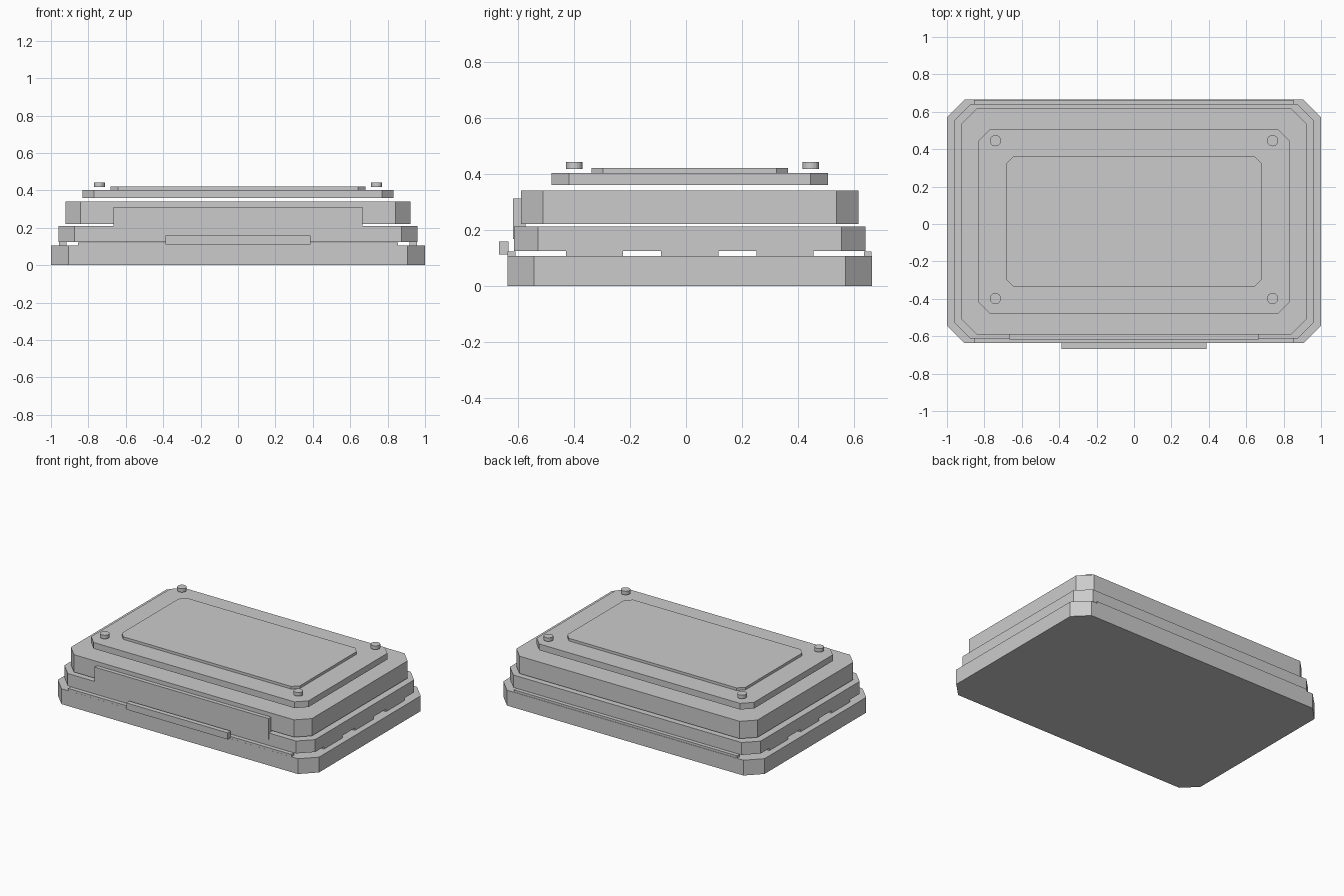
import bpy, bmesh

if "Cube" in bpy.data.objects:
    bpy.data.objects.remove(bpy.data.objects["Cube"])

CY = 0.0135  # the stacked plates sit slightly behind the origin


def mesh_object(name, bm):
    bmesh.ops.recalc_face_normals(bm, faces=bm.faces)
    mesh = bpy.data.meshes.new(name)
    bm.to_mesh(mesh)
    bm.free()
    obj = bpy.data.objects.new(name, mesh)
    bpy.context.collection.objects.link(obj)
    return obj


def plate(name, hx, hy, chamfer, z0, z1):
    """Rectangular plate with cut corners."""
    c = chamfer
    outline = [(hx, hy - c), (hx - c, hy), (c - hx, hy), (-hx, hy - c),
               (-hx, c - hy), (c - hx, -hy), (hx - c, -hy), (hx, c - hy)]
    bm = bmesh.new()
    face = bm.faces.new([bm.verts.new((x, y + CY, z0)) for x, y in outline])
    ext = bmesh.ops.extrude_face_region(bm, geom=[face])
    top = [v for v in ext["geom"] if isinstance(v, bmesh.types.BMVert)]
    bmesh.ops.translate(bm, verts=top, vec=(0, 0, z1 - z0))
    return mesh_object(name, bm)


def box(name, x0, x1, y0, y1, z0, z1):
    bm = bmesh.new()
    bmesh.ops.create_cube(bm, size=1)
    bmesh.ops.scale(bm, verts=bm.verts, vec=(x1 - x0, y1 - y0, z1 - z0))
    bmesh.ops.translate(bm, verts=bm.verts,
                        vec=((x0 + x1) / 2, (y0 + y1) / 2, (z0 + z1) / 2))
    return mesh_object(name, bm)


# Stacked body plates
plate("base_plate", 1.0, 0.651, 0.095, 0.0, 0.106)
plate("lower_body", 0.96, 0.627, 0.086, 0.125, 0.211)
plate("upper_body", 0.923, 0.603, 0.08, 0.22, 0.34)
plate("lid", 0.832, 0.494, 0.063, 0.36, 0.403)
plate("lid_panel", 0.682, 0.35, 0.04, 0.403, 0.421)

# Thin seam strips between base and lower body
box("seam_strip_front", -0.855, 0.855, -0.637, -0.608, 0.106, 0.122)
box("seam_strip_back", -0.855, 0.855, 0.635, 0.662, 0.106, 0.122)
for label, s in (("left", -1), ("right", 1)):
    for i in range(3):
        y = CY + (i - 1) * 0.34
        xa, xb = sorted((s * 0.918, s * 0.957))
        box(f"seam_spacer_{label}_{i + 1}", xa, xb,
            y - 0.102, y + 0.102, 0.106, 0.125)

# Front panel and latch
box("front_panel", -0.666, 0.666, -0.617, -0.573, 0.167, 0.312)
box("front_latch", -0.388, 0.388, -0.667, -0.634, 0.112, 0.158)

# Corner studs above the lid
for sx in (-1, 1):
    for sy in (-1, 1):
        bm = bmesh.new()
        bmesh.ops.create_cone(bm, cap_ends=True, segments=20,
                              radius1=0.03, radius2=0.03, depth=0.025)
        bmesh.ops.translate(bm, verts=bm.verts,
                            vec=(sx * 0.741, CY + 0.01 + sy * 0.422, 0.43))
        mesh_object("corner_stud", bm)
